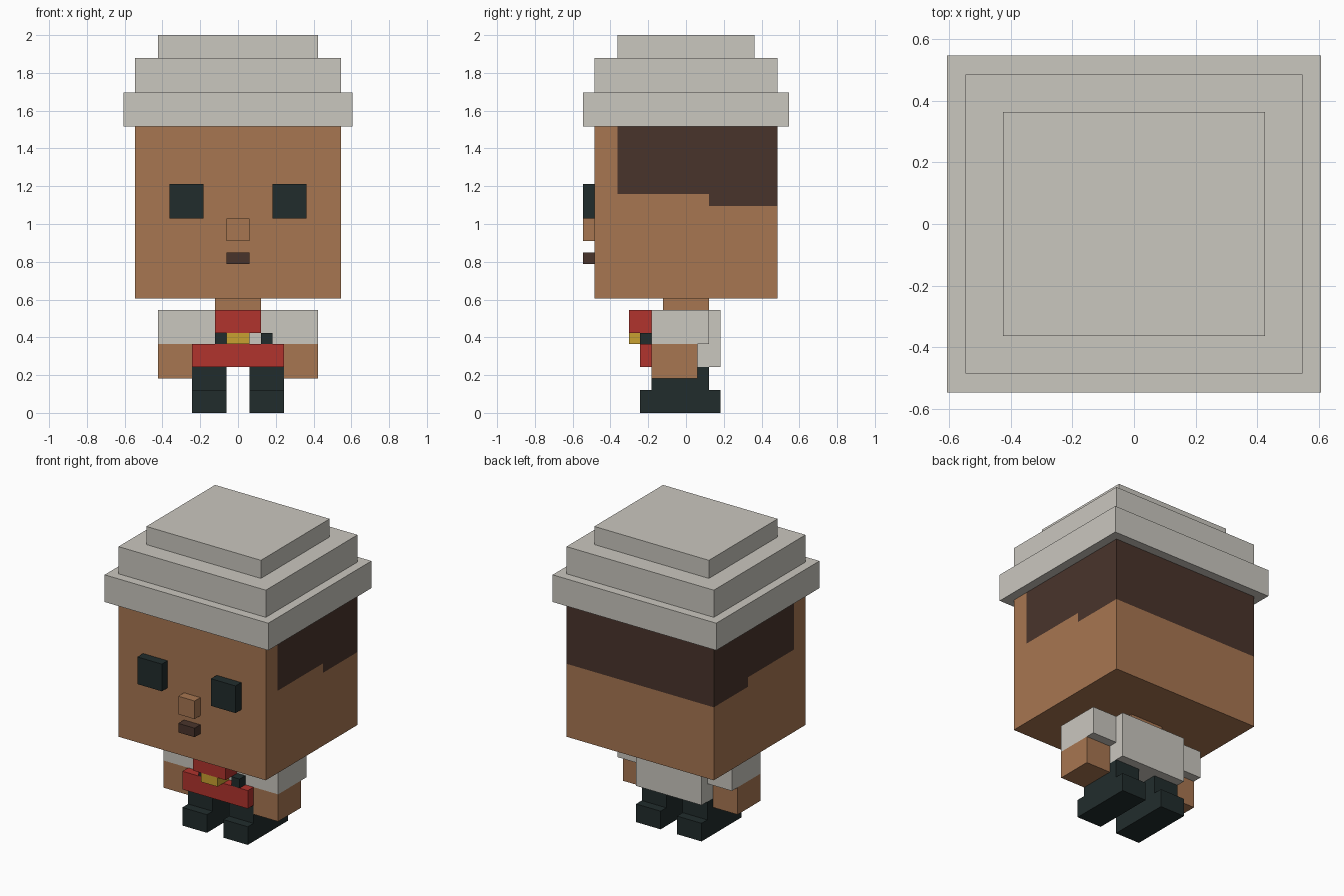
import bpy
import bmesh
from mathutils import Vector

if "Cube" in bpy.data.objects:
    bpy.data.objects.remove(bpy.data.objects["Cube"])

U = 2 / 33  # size of one block unit; the figure is 33 blocks tall


def linear(c):
    c /= 255
    return c / 12.92 if c <= 0.04045 else ((c + 0.055) / 1.055) ** 2.4


def material(name, rgb):
    mat = bpy.data.materials.new(name)
    mat.diffuse_color = (*[linear(c) for c in rgb], 1)
    mat.use_nodes = True
    mat.node_tree.nodes["Principled BSDF"].inputs["Base Color"].default_value = mat.diffuse_color
    return mat


CREAM = material("pale_grey", (202, 199, 191))
SKIN = material("tan_skin", (167, 118, 81))
HAIR = material("dark_brown", (73, 52, 43))
DARK = material("blue_black", (33, 44, 44))
RED = material("red", (177, 51, 45))
GOLD = material("gold", (201, 161, 49))


def box(name, x, y, z, mat):
    """Box from (min, max) pairs given in block units."""
    mesh = bpy.data.meshes.new(name)
    bm = bmesh.new()
    bmesh.ops.create_cube(bm, size=1)
    for v in bm.verts:
        for i, (lo, hi) in enumerate((x, y, z)):
            v.co[i] = (hi if v.co[i] > 0 else lo) * U
    bm.to_mesh(mesh)
    bm.free()
    mesh.materials.append(mat)
    obj = bpy.data.objects.new(name, mesh)
    bpy.context.collection.objects.link(obj)
    return obj


def pair(name, x, y, z, mat):
    """Left and right copies of a box mirrored across x = 0."""
    box(name + "_right", x, y, z, mat)
    box(name + "_left", (-x[1], -x[0]), y, z, mat)


# Head, cut along the hairline; sides and back are coloured as hair
head = box("head", (-9, 9), (-8, 8), (10, 25), SKIN)
head.data.materials.append(HAIR)
SIDE_Z, BACK_Z = 19.1, 18.06
bm = bmesh.new()
bm.from_mesh(head.data)
for co, no in (((0, -6, 0), (0, 1, 0)), ((0, 2, 0), (0, 1, 0)),
               ((0, 0, SIDE_Z), (0, 0, 1)), ((0, 0, BACK_Z), (0, 0, 1))):
    bmesh.ops.bisect_plane(bm, geom=bm.verts[:] + bm.edges[:] + bm.faces[:],
                           plane_co=Vector(co) * U, plane_no=no)
bm.normal_update()
for f in bm.faces:
    c = f.calc_center_median() / U
    if abs(f.normal.z) < 0.5 and c.y > -6:
        f.material_index = int(c.z > (BACK_Z if c.y > 2 else SIDE_Z))
bm.to_mesh(head.data)
bm.free()

# Stepped hat
box("hat_brim", (-10, 10), (-9, 9), (25, 28), CREAM)
box("hat_middle", (-9, 9), (-8, 8), (28, 31), CREAM)
box("hat_top", (-7, 7), (-6, 6), (31, 33), CREAM)

# Face
pair("eye", (3, 6), (-9, -8), (17, 20), DARK)
box("nose", (-1, 1), (-9, -8), (15, 17), SKIN)
box("mouth", (-1, 1), (-9, -8), (13, 14), HAIR)

# Body and arms
box("neck", (-2, 2), (-2, 2), (9, 10), SKIN)
box("torso", (-4, 4), (-3, 3), (4, 9), CREAM)
pair("sleeve", (4, 7), (-3, 2), (6, 9), CREAM)
pair("hand", (4, 7), (-3, 1), (3, 6), SKIN)

# Red clothing, clasp and small dark fittings
box("neckerchief", (-2, 2), (-5, -3), (7, 9), RED)
box("clasp", (-1, 1), (-5, -3), (6, 7), GOLD)
box("belt", (-4, 4), (-4, -3), (4, 6), RED)
box("fitting_left", (-2, -1), (-4, -3), (6, 7), DARK)
box("fitting_right", (2, 3), (-4, -3), (6, 7), DARK)

# Legs and shoes
pair("leg", (1, 4), (-3, 2), (2, 4), DARK)
pair("shoe", (1, 4), (-4, 3), (0, 2), DARK)
